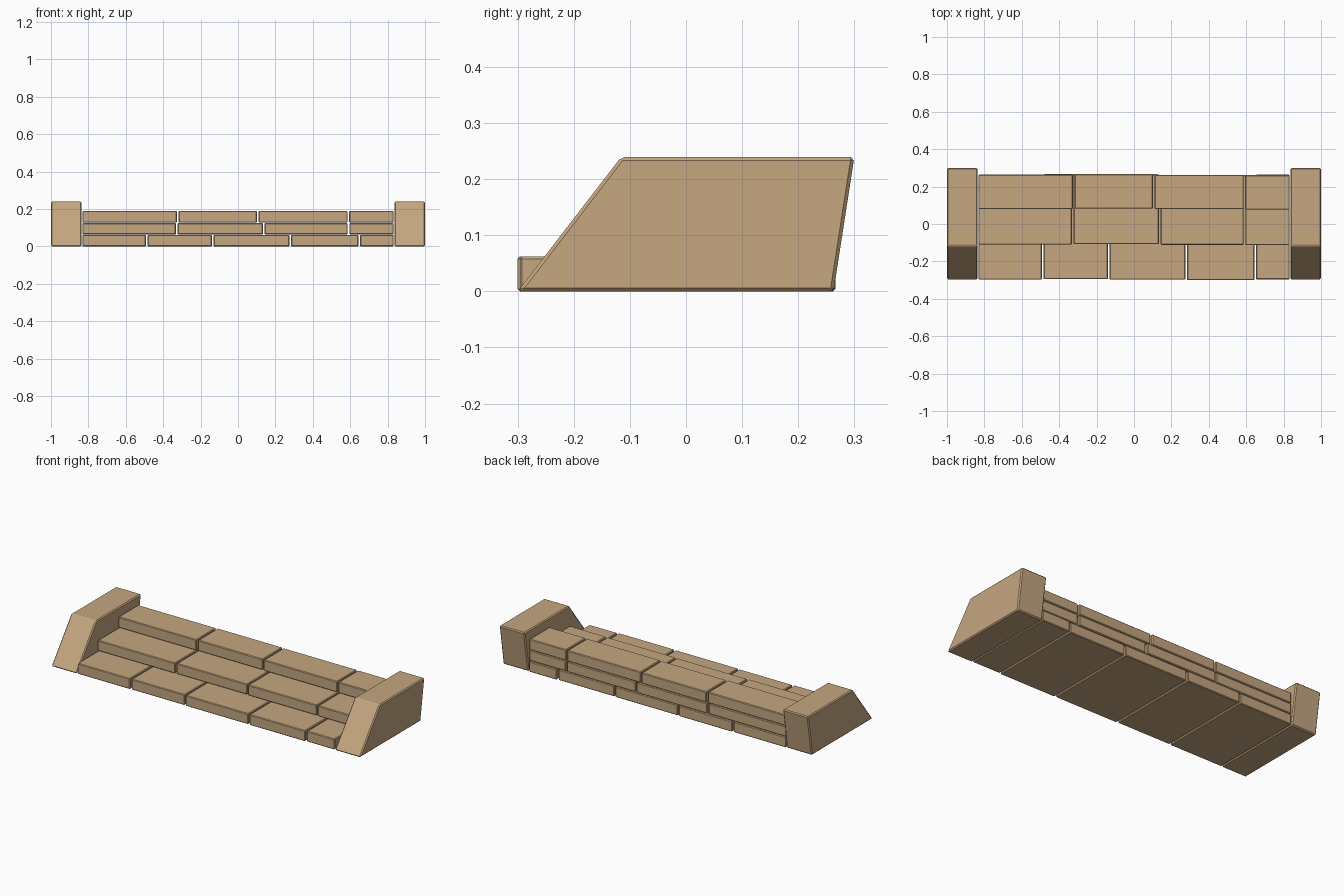
import bpy, bmesh

if "Cube" in bpy.data.objects:
    bpy.data.objects.remove(bpy.data.objects["Cube"])

# Single sandstone colour
stone = bpy.data.materials.new("tan_stone")
stone.diffuse_color = (0.56, 0.385, 0.22, 1)
stone.use_nodes = True
stone.node_tree.nodes["Principled BSDF"].inputs["Base Color"].default_value = stone.diffuse_color


def prism(name, profile, x0, x1, bevel):
    """Extrude a (y, z) profile from x0 to x1 and chamfer its edges."""
    bm = bmesh.new()
    a = [bm.verts.new((x0, y, z)) for y, z in profile]
    b = [bm.verts.new((x1, y, z)) for y, z in profile]
    n = len(profile)
    bm.faces.new(a)
    bm.faces.new(b[::-1])
    for i in range(n):
        j = (i + 1) % n
        bm.faces.new((a[j], a[i], b[i], b[j]))
    bmesh.ops.recalc_face_normals(bm, faces=bm.faces[:])
    mesh = bpy.data.meshes.new(name)
    bm.to_mesh(mesh)
    bm.free()
    mesh.materials.append(stone)
    obj = bpy.data.objects.new(name, mesh)
    bpy.context.collection.objects.link(obj)
    mod = obj.modifiers.new("worn_edges", 'BEVEL')
    mod.width = bevel
    mod.segments = 1
    mod.limit_method = 'ANGLE'
    return obj


# Sloped side walls, mirrored left and right
wall = [(-0.3, 0.0), (-0.116, 0.239), (0.3, 0.239), (0.263, 0.0)]
prism("left_side_wall", wall, -1.0, -0.836, 0.006)
prism("right_side_wall", wall, 0.836, 1.0, 0.006)

# Stepped courses: (name, front y, bottom z, top z, joint positions)
courses = [
    ("lower_step", -0.297, 0.0, 0.062, [-0.832, -0.488, -0.135, 0.279, 0.648, 0.832]),
    ("middle_step", -0.11, 0.064, 0.125, [-0.832, -0.327, 0.138, 0.591, 0.832]),
    ("upper_step", 0.08, 0.127, 0.19, [-0.832, -0.322, 0.106, 0.59, 0.832]),
]
back = 0.264
gap = 0.0045
for name, front, z0, z1, joints in courses:
    for i, (x0, x1) in enumerate(zip(joints, joints[1:])):
        # Slight unevenness between neighbouring stones
        dy = (0.0, 0.002, -0.001, -0.003, 0.001)[i]
        box = [(front + dy, z0), (front + dy, z1), (back + dy, z1), (back + dy, z0)]
        left = x0 + (gap if i else 0)
        right = x1 - (gap if i < len(joints) - 2 else 0)
        prism(f"{name}_stone_{i + 1}", box, left, right, 0.004)
